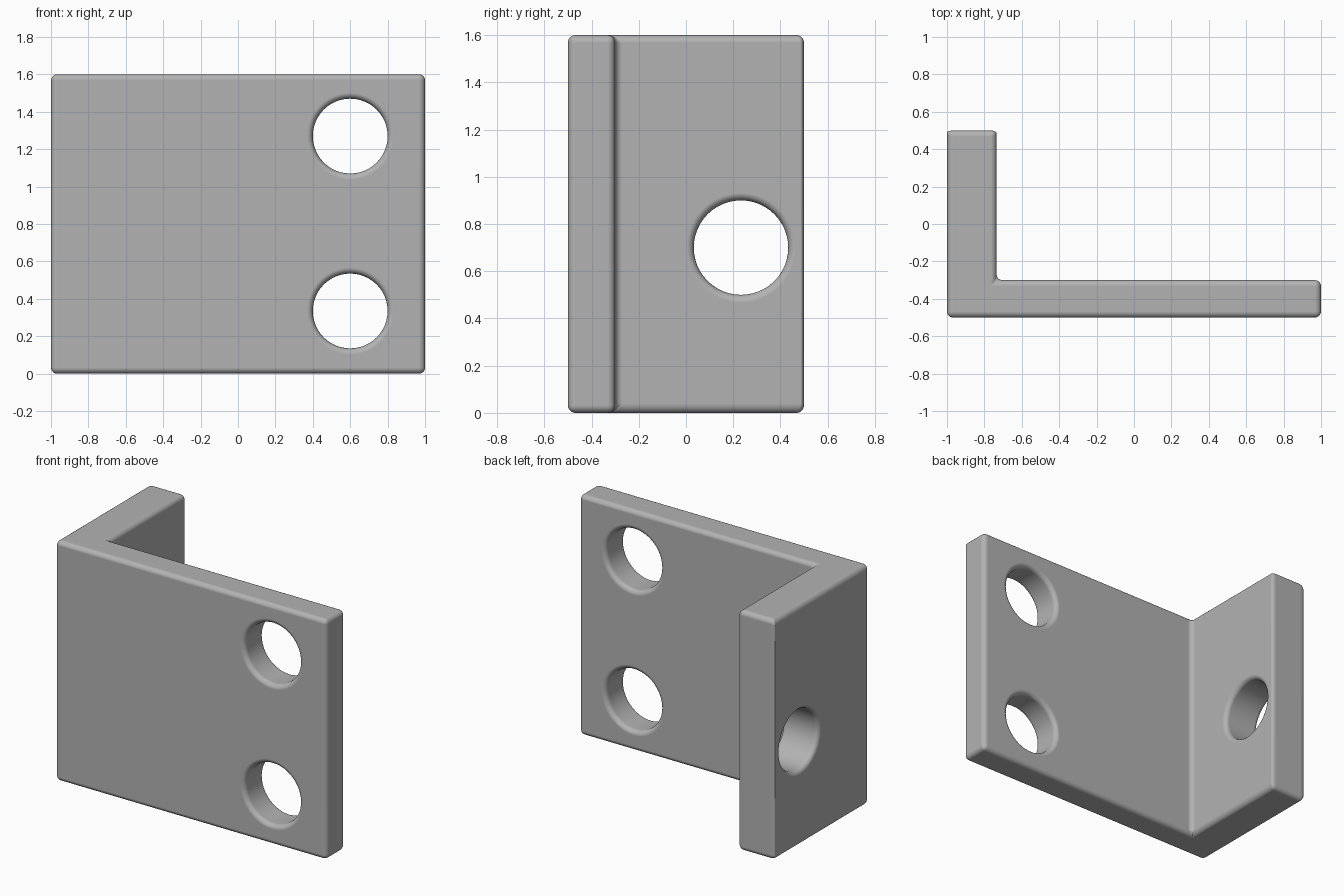
import bpy
import bmesh
from math import pi
from mathutils import Matrix

cube = bpy.data.objects.get("Cube")
if cube:
    bpy.data.objects.remove(cube, do_unlink=True)

HEIGHT = 1.6
HOLE_RADIUS = 0.2
EDGE_RADIUS = 0.032

grey = bpy.data.materials.new("plain_grey")
grey.use_nodes = True
grey.diffuse_color = (0.45, 0.45, 0.45, 1)
grey.node_tree.nodes["Principled BSDF"].inputs["Base Color"].default_value = grey.diffuse_color


def make_object(name, bm):
    bmesh.ops.recalc_face_normals(bm, faces=bm.faces)
    for face in bm.faces:
        face.smooth = True
    mesh = bpy.data.meshes.new(name)
    bm.to_mesh(mesh)
    bm.free()
    mesh.materials.append(grey)
    obj = bpy.data.objects.new(name, mesh)
    bpy.context.collection.objects.link(obj)
    return obj


def hole_cutter(name, centre, axis):
    bm = bmesh.new()
    turn = Matrix.Rotation(pi / 2, 4, axis)
    bmesh.ops.create_cone(bm, cap_ends=True, segments=48, radius1=HOLE_RADIUS,
                          radius2=HOLE_RADIUS, depth=0.7,
                          matrix=Matrix.Translation(centre) @ turn)
    cutter = make_object(name, bm)
    cutter.hide_render = True
    cutter.hide_viewport = True
    cutter.display_type = 'WIRE'
    return cutter


# L-shaped plate, extruded from its plan outline
outline = [(-1, -0.5), (1, -0.5), (1, -0.3), (-0.735, -0.3), (-0.735, 0.5), (-1, 0.5)]
bm = bmesh.new()
base = bm.faces.new([bm.verts.new((x, y, 0)) for x, y in outline])
top = bmesh.ops.extrude_face_region(bm, geom=[base])
bmesh.ops.translate(bm, vec=(0, 0, HEIGHT),
                    verts=[g for g in top["geom"] if isinstance(g, bmesh.types.BMVert)])
bracket = make_object("angle_bracket", bm)

# Two holes through the front plate, one through the side flange
cutters = [
    hole_cutter("upper_hole_cutter", (0.6, -0.4, 1.27), 'X'),
    hole_cutter("lower_hole_cutter", (0.6, -0.4, 0.335), 'X'),
    hole_cutter("side_hole_cutter", (-0.87, 0.233, 0.7), 'Y'),
]
for cutter in cutters:
    cut = bracket.modifiers.new(cutter.name, 'BOOLEAN')
    cut.operation = 'DIFFERENCE'
    cut.solver = 'EXACT'
    cut.object = cutter

# Rounded edges, including the hole rims and inner corner
rounding = bracket.modifiers.new("rounded_edges", 'BEVEL')
rounding.width = EDGE_RADIUS
rounding.segments = 5
rounding.limit_method = 'ANGLE'
rounding.angle_limit = pi / 6
rounding.use_clamp_overlap = False
rounding.harden_normals = True
